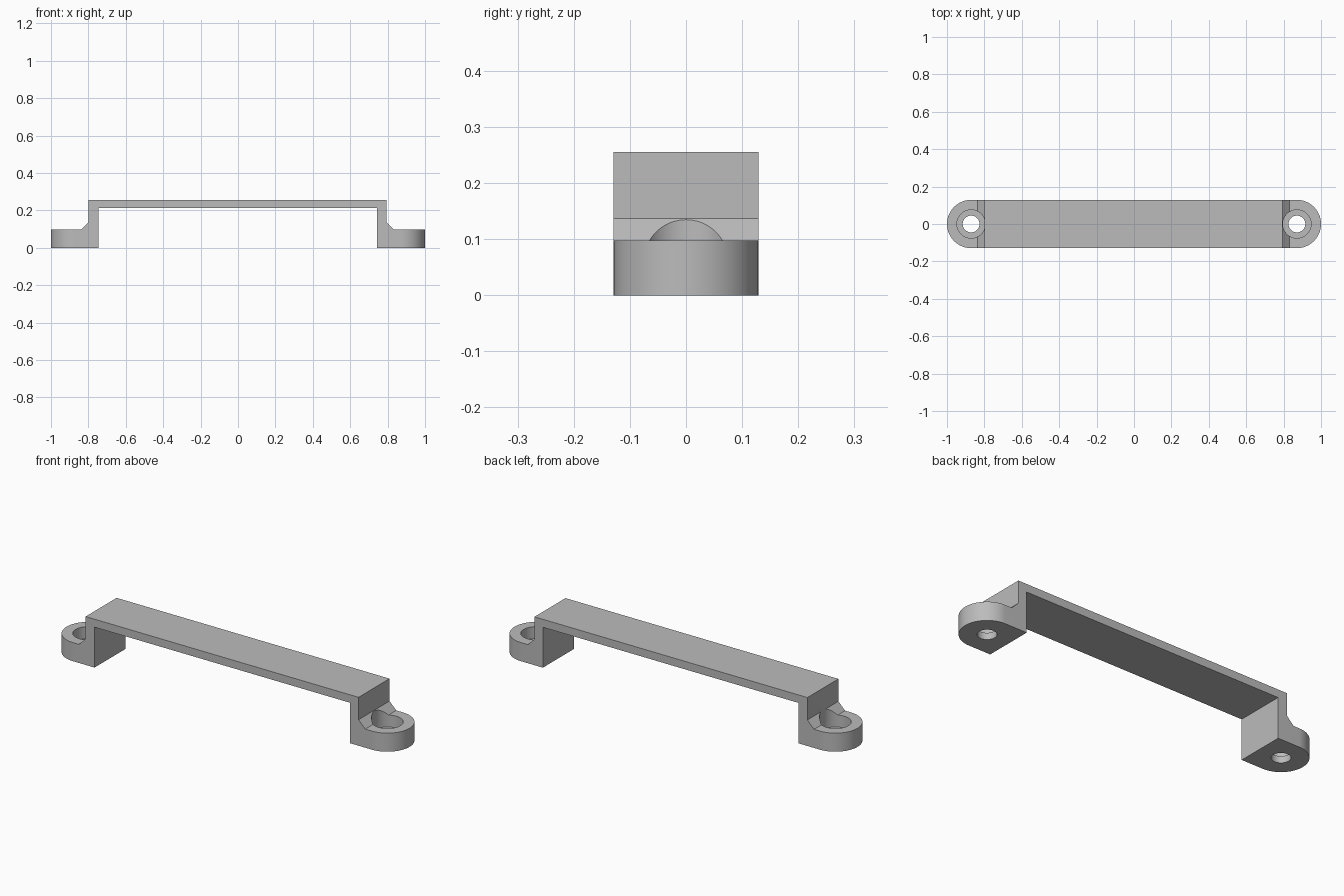
import bpy
import bmesh
import math

if "Cube" in bpy.data.objects:
    bpy.data.objects.remove(bpy.data.objects["Cube"], do_unlink=True)

HALF_WIDTH = 0.129
HOLE_X = 0.871          # centre of both screw holes and of the rounded ends
FOOT_TOP, STRAP_UNDER, STRAP_TOP = 0.098, 0.213, 0.255
FLOOR = 0.035           # floor of the screw head recess

grey = bpy.data.materials.new("mid grey")
grey.use_nodes = True
grey.diffuse_color = (0.5, 0.5, 0.5, 1)
grey.node_tree.nodes["Principled BSDF"].inputs["Base Color"].default_value = (0.5, 0.5, 0.5, 1)


def prism(name, outline, offset):
    """Extrude a closed outline of 3D points along an offset."""
    bm = bmesh.new()
    face = bm.faces.new([bm.verts.new(p) for p in outline])
    moved = bmesh.ops.extrude_face_region(bm, geom=[face])["geom"]
    verts = [v for v in moved if isinstance(v, bmesh.types.BMVert)]
    bmesh.ops.translate(bm, verts=verts, vec=offset)
    bmesh.ops.recalc_face_normals(bm, faces=bm.faces)
    mesh = bpy.data.meshes.new(name)
    bm.to_mesh(mesh)
    bm.free()
    mesh.materials.append(grey)
    obj = bpy.data.objects.new(name, mesh)
    bpy.context.collection.objects.link(obj)
    return obj


def arc(cx, radius, start, end, steps, z):
    """Points on an arc in plan, centred on the x axis."""
    angles = [math.radians(start + (end - start) * i / steps) for i in range(steps + 1)]
    return [(cx + radius * math.cos(a), radius * math.sin(a), z) for a in angles]


def cut(target, tool, operation):
    """Apply a boolean and remove its helper."""
    tool.hide_render = True
    mod = target.modifiers.new(tool.name, 'BOOLEAN')
    mod.operation, mod.object, mod.solver = operation, tool, 'EXACT'
    bpy.context.view_layer.objects.active = target
    bpy.ops.object.modifier_apply(modifier=mod.name)
    bpy.data.objects.remove(tool, do_unlink=True)


def half_profile(side, inner, outer, chamfer):
    """One leg and foot, from under the strap round to its top."""
    points = [(inner, STRAP_UNDER), (inner, 0), (1.1, 0), (1.1, FOOT_TOP),
              (chamfer, FOOT_TOP), (outer, 0.137), (outer, STRAP_TOP)]
    return [(side * x, -0.2, z) for x, z in points]


# Raised strap with chamfered feet, extruded across its width
profile = half_profile(1, 0.744, 0.793, 0.832) + half_profile(-1, 0.746, 0.798, 0.837)[::-1]
bracket = prism("strap_bracket", profile, (0, 0.4, 0))

# Round the ends in plan
plan = arc(HOLE_X, HALF_WIDTH, -90, 90, 48, -0.1) + arc(-HOLE_X, HALF_WIDTH, 90, 270, 48, -0.1)
cut(bracket, prism("rounded_plan", plan, (0, 0, 0.5)), 'INTERSECT')

# Screw holes with wide recesses for the heads
for x in (-HOLE_X, HOLE_X):
    for name, radius, z, height in (("screw_hole", 0.045, -0.05, 0.2),
                                    ("head_recess", 0.0757, FLOOR, 0.11)):
        cut(bracket, prism(name, arc(x, radius, 0, 352.5, 47, z), (0, 0, height)), 'DIFFERENCE')

bpy.ops.object.select_all(action='DESELECT')
bracket.select_set(True)
bpy.context.view_layer.objects.active = bracket
bpy.ops.object.shade_smooth_by_angle(angle=math.radians(30))
